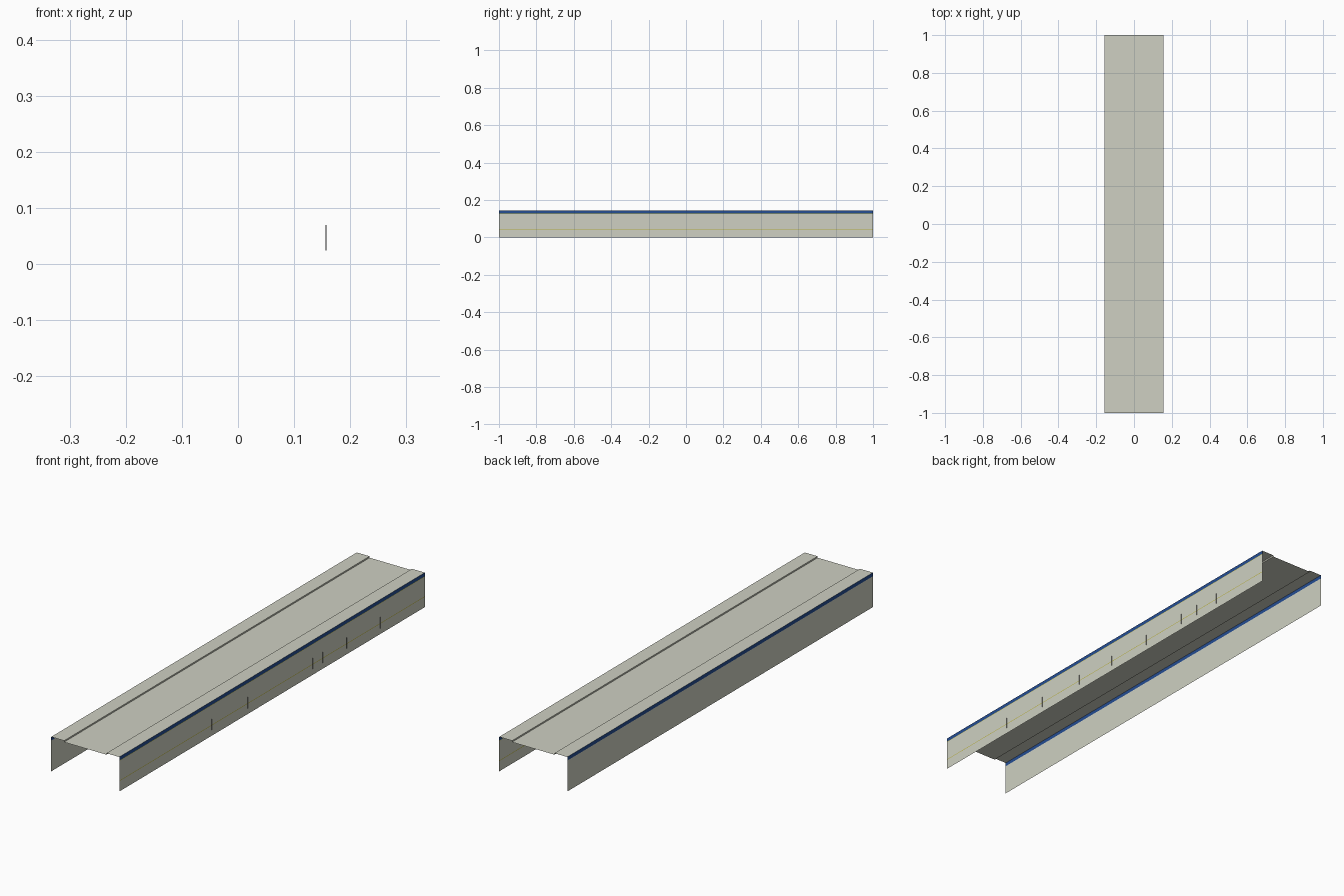
import bpy

if "Cube" in bpy.data.objects:
    bpy.data.objects.remove(bpy.data.objects["Cube"])

HALF_LEN, HALF_W, TOP = 1.0, 0.156, 0.143


def material(name, rgb):
    m = bpy.data.materials.new(name)
    m.diffuse_color = (*rgb, 1.0)
    m.use_nodes = True
    m.node_tree.nodes["Principled BSDF"].inputs["Base Color"].default_value = m.diffuse_color
    return m


BEIGE = material("pale_beige", (0.62, 0.63, 0.54))
BLUE = material("stripe_blue", (0.018, 0.075, 0.29))
YELLOW = material("trim_yellow", (0.50, 0.46, 0.06))
GREY = material("seam_grey", (0.16, 0.16, 0.15))


def add_mesh(name, verts, faces, mats, indices):
    me = bpy.data.meshes.new(name)
    me.from_pydata(verts, [], faces)
    for m in mats:
        me.materials.append(m)
    for p, i in zip(me.polygons, indices):
        p.material_index = i
    ob = bpy.data.objects.new(name, me)
    bpy.context.collection.objects.link(ob)


def sheet(name, profile, mats, indices):
    """Run an open (x, z) profile along the length as a thin sheet."""
    verts = [(x, y, z) for x, z in profile for y in (-HALF_LEN, HALF_LEN)]
    faces = [(2 * i, 2 * i + 1, 2 * i + 3, 2 * i + 2) for i in range(len(profile) - 1)]
    add_mesh(name, verts, faces, mats, indices)


# Roof with a shallow sunken centre panel
STEP, DROP = 0.097, 0.006
sheet("roof",
      [(HALF_W, TOP), (STEP, TOP), (STEP, TOP - DROP),
       (-STEP, TOP - DROP), (-STEP, TOP), (-HALF_W, TOP)],
      [BEIGE], [0] * 5)

# Left wall: plain panel with a blue band under the roof
sheet("left_wall", [(-HALF_W, z) for z in (TOP, 0.128, 0)], [BEIGE, BLUE], [1, 0])

# Right wall: blue band plus two fine yellow lines
sheet("right_wall",
      [(HALF_W, z) for z in (0, 0.0425, 0.045, 0.126, 0.128, TOP)],
      [BEIGE, BLUE, YELLOW], [0, 2, 0, 2, 1])

# Fine upright seams on the right wall
seam_verts, seam_faces = [], []
for y in (-0.62, -0.395, -0.16, 0.045, 0.265, 0.33, 0.487, 0.585, 0.708):
    n = len(seam_verts)
    seam_verts += [(HALF_W + dx, y, z) for dx, z in
                   ((0, 0.024), (0.0015, 0.024), (0.0015, 0.07), (0, 0.07))]
    seam_faces.append((n, n + 1, n + 2, n + 3))
add_mesh("wall_seams", seam_verts, seam_faces, [GREY], [0] * len(seam_faces))
